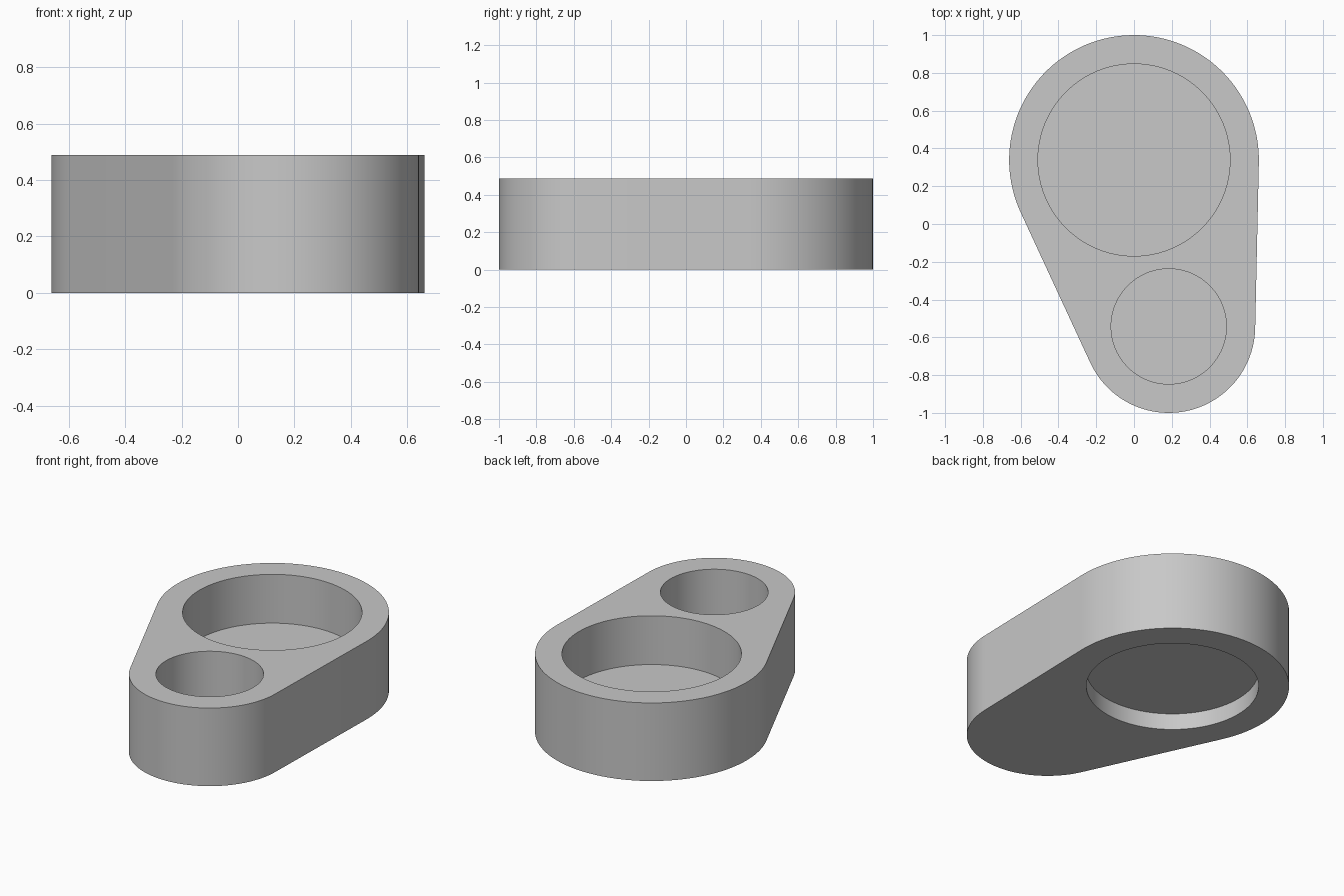
import bpy, bmesh, math
from mathutils import Vector

if "Cube" in bpy.data.objects:
    bpy.data.objects.remove(bpy.data.objects["Cube"], do_unlink=True)

UNIT = 0.1017
HEIGHT = 4.8 * UNIT
BIG_R, SMALL_R = 6.5 * UNIT, 4.5 * UNIT
big = Vector((0, 1 - BIG_R))
small = Vector((0.184, SMALL_R - 1))

grey = bpy.data.materials.new("plain grey")
grey.use_nodes = True
colour = (0.58, 0.58, 0.58, 1)
grey.diffuse_color = colour
grey.node_tree.nodes["Principled BSDF"].inputs["Base Color"].default_value = colour


def arc(centre, radius, start, end, steps):
    """Points along an arc, both ends included."""
    angles = [start + (end - start) * i / steps for i in range(steps + 1)]
    return [centre + radius * Vector((math.cos(a), math.sin(a))) for a in angles]


def prism(name, outline, bottom, top):
    """Solid made by raising a counter-clockwise outline."""
    bm = bmesh.new()
    face = bm.faces.new([bm.verts.new((p.x, p.y, bottom)) for p in outline])
    raised = bmesh.ops.extrude_face_region(bm, geom=[face], use_keep_orig=True)
    verts = [v for v in raised["geom"] if isinstance(v, bmesh.types.BMVert)]
    bmesh.ops.translate(bm, verts=verts, vec=(0, 0, top - bottom))
    bmesh.ops.recalc_face_normals(bm, faces=bm.faces)
    mesh = bpy.data.meshes.new(name)
    bm.to_mesh(mesh)
    bm.free()
    mesh.materials.append(grey)
    obj = bpy.data.objects.new(name, mesh)
    bpy.context.collection.objects.link(obj)
    return obj


# Body: two round ends joined by their outer tangents
axis = small - big
heading = math.atan2(axis.y, axis.x)
spread = math.acos((BIG_R - SMALL_R) / axis.length)
outline = arc(big, BIG_R, heading + spread, heading + 2 * math.pi - spread, 72)
outline += arc(small, SMALL_R, heading - spread, heading + spread, 48)
body = prism("holder_body", outline, 0, HEIGHT)
bpy.context.view_layer.objects.active = body
body.select_set(True)

# Round pockets: two from above, one shallow recess from below
floor = 1.8 * UNIT
pockets = [
    ("large_pocket", big, 5 * UNIT, floor, HEIGHT + UNIT),
    ("small_pocket", small, 3 * UNIT, floor, HEIGHT + UNIT),
    ("underside_recess", big, 4.8 * UNIT, -UNIT, UNIT),
]
for name, centre, radius, bottom, top in pockets:
    circle = arc(centre, radius, 0, 2 * math.pi, 96)[:-1]
    cutter = prism(name + "_cutter", circle, bottom, top)
    cutter.hide_render = True
    cut = body.modifiers.new(name, "BOOLEAN")
    cut.operation = "DIFFERENCE"
    cut.solver = "EXACT"
    cut.object = cutter
    bpy.ops.object.modifier_apply(modifier=cut.name)
    bpy.data.objects.remove(cutter, do_unlink=True)

# Smooth curved walls, crisp rims
bpy.ops.object.shade_smooth_by_angle(angle=math.radians(30))
